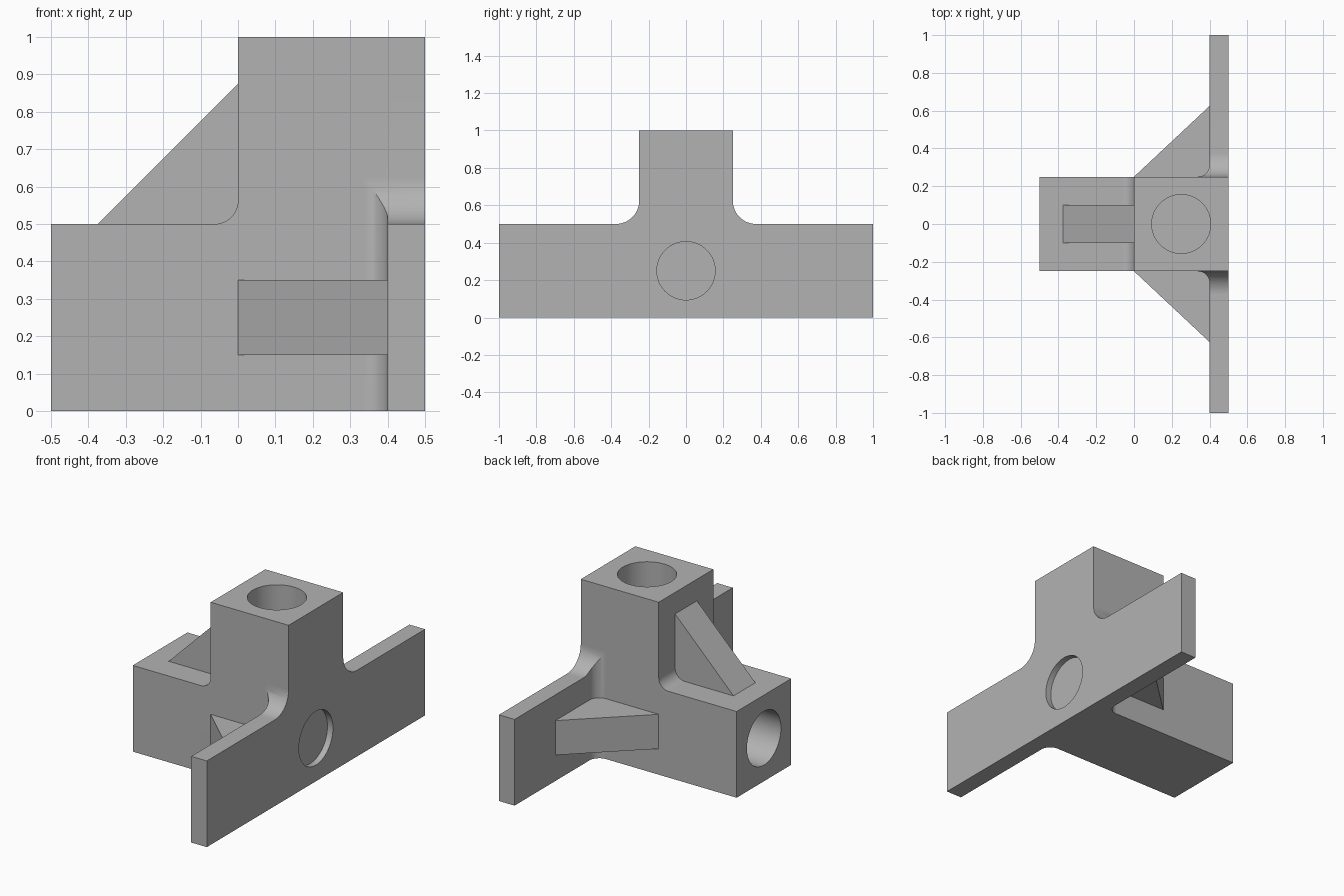
import bpy
import bmesh
from math import cos, sin, radians
from mathutils import Vector

if "Cube" in bpy.data.objects:
    bpy.data.objects.remove(bpy.data.objects["Cube"], do_unlink=True)

# One plain grey for the whole casting
grey = bpy.data.materials.new("plain grey")
grey.use_nodes = True
COLOUR = (0.45, 0.45, 0.45, 1.0)
grey.diffuse_color = COLOUR
grey.node_tree.nodes["Principled BSDF"].inputs["Base Color"].default_value = COLOUR


def arc(cx, cy, r, start, end, steps=12):
    angles = [radians(start + (end - start) * i / steps) for i in range(steps + 1)]
    return [(cx + r * cos(a), cy + r * sin(a)) for a in angles]


def place(axis, a, b, d):
    return {"x": (d, a, b), "y": (a, d, b), "z": (a, b, d)}[axis]


def prism(name, points, axis, low, high):
    """Extrude a flat outline along one axis."""
    bm = bmesh.new()
    face = bm.faces.new([bm.verts.new(place(axis, a, b, low)) for a, b in points])
    grown = bmesh.ops.extrude_face_region(bm, geom=[face])["geom"]
    verts = [g for g in grown if isinstance(g, bmesh.types.BMVert)]
    bmesh.ops.translate(bm, verts=verts, vec=Vector(place(axis, 0, 0, high - low)))
    bmesh.ops.recalc_face_normals(bm, faces=bm.faces)
    mesh = bpy.data.meshes.new(name)
    bm.to_mesh(mesh)
    bm.free()
    mesh.materials.append(grey)
    obj = bpy.data.objects.new(name, mesh)
    bpy.context.collection.objects.link(obj)
    return obj


def activate(obj):
    bpy.ops.object.select_all(action="DESELECT")
    obj.select_set(True)
    bpy.context.view_layer.objects.active = obj


def combine(obj, tool, operation):
    mod = obj.modifiers.new(operation.title(), "BOOLEAN")
    mod.operation = operation
    mod.solver = "EXACT"
    mod.object = tool
    activate(obj)
    bpy.ops.object.modifier_apply(modifier=mod.name)
    bpy.data.objects.remove(tool, do_unlink=True)


# Body: the overlap of the three filleted outlines seen along each axis
SMALL, LARGE = 0.0625, 0.125
side = [(-0.5, 0), (0.5, 0), (0.5, 1), (0, 1)]
side += arc(-SMALL, 0.5 + SMALL, SMALL, 0, -90) + [(-0.5, 0.5)]

end_half = [(1.1, -0.1), (1.1, 0.5)]
end_half += arc(0.25 + LARGE, 0.5 + LARGE, LARGE, -90, -180) + [(0.25, 1.1)]
end = end_half + [(-y, z) for y, z in reversed(end_half)]

plan_half = [(0.6, 1), (0.4, 1)]
plan_half += arc(0.4 - SMALL, 0.25 + SMALL, SMALL, 0, -90) + [(-0.6, 0.25)]
plan = plan_half + [(x, -y) for x, y in reversed(plan_half)]

body = prism("bracket_body", side, "y", -1.2, 1.2)
combine(body, prism("plan_cutter", plan, "z", -0.2, 1.2), "INTERSECT")
combine(body, prism("end_cutter", end, "x", -0.7, 0.7), "INTERSECT")

# Bores in the post and arm, and the shallow recess in the plate
BORE = 0.156
post_circle = arc(0.25, 0, BORE, 0, 360, 64)[:-1]
arm_circle = arc(0, 0.25, BORE, 0, 360, 64)[:-1]
combine(body, prism("post_bore", post_circle, "z", 0.5, 1.1), "DIFFERENCE")
combine(body, prism("arm_bore", arm_circle, "x", -0.6, 0), "DIFFERENCE")
combine(body, prism("plate_recess", arm_circle, "x", 0.465, 0.6), "DIFFERENCE")

# Smooth fillets and bores, flat walls
activate(body)
bpy.ops.object.shade_smooth_by_angle(angle=radians(30))
weighted = body.modifiers.new("Flat walls", "WEIGHTED_NORMAL")
weighted.keep_sharp = True

# Gussets, each sunk slightly into the walls they brace
SINK = 0.04
prism("top_gusset",
      [(-0.375, 0.5), (-0.375, 0.5 - SINK), (SINK, 0.5 - SINK), (SINK, 0.875), (0, 0.875)],
      "y", -0.1, 0.1)
for name, s in (("left_gusset", -1), ("right_gusset", 1)):
    outline = [(0, 0.25), (0, 0.25 - SINK), (0.4 + SINK, 0.25 - SINK),
               (0.4 + SINK, 0.625), (0.4, 0.625)]
    prism(name, [(x, s * y) for x, y in outline], "z", 0.15, 0.35)
